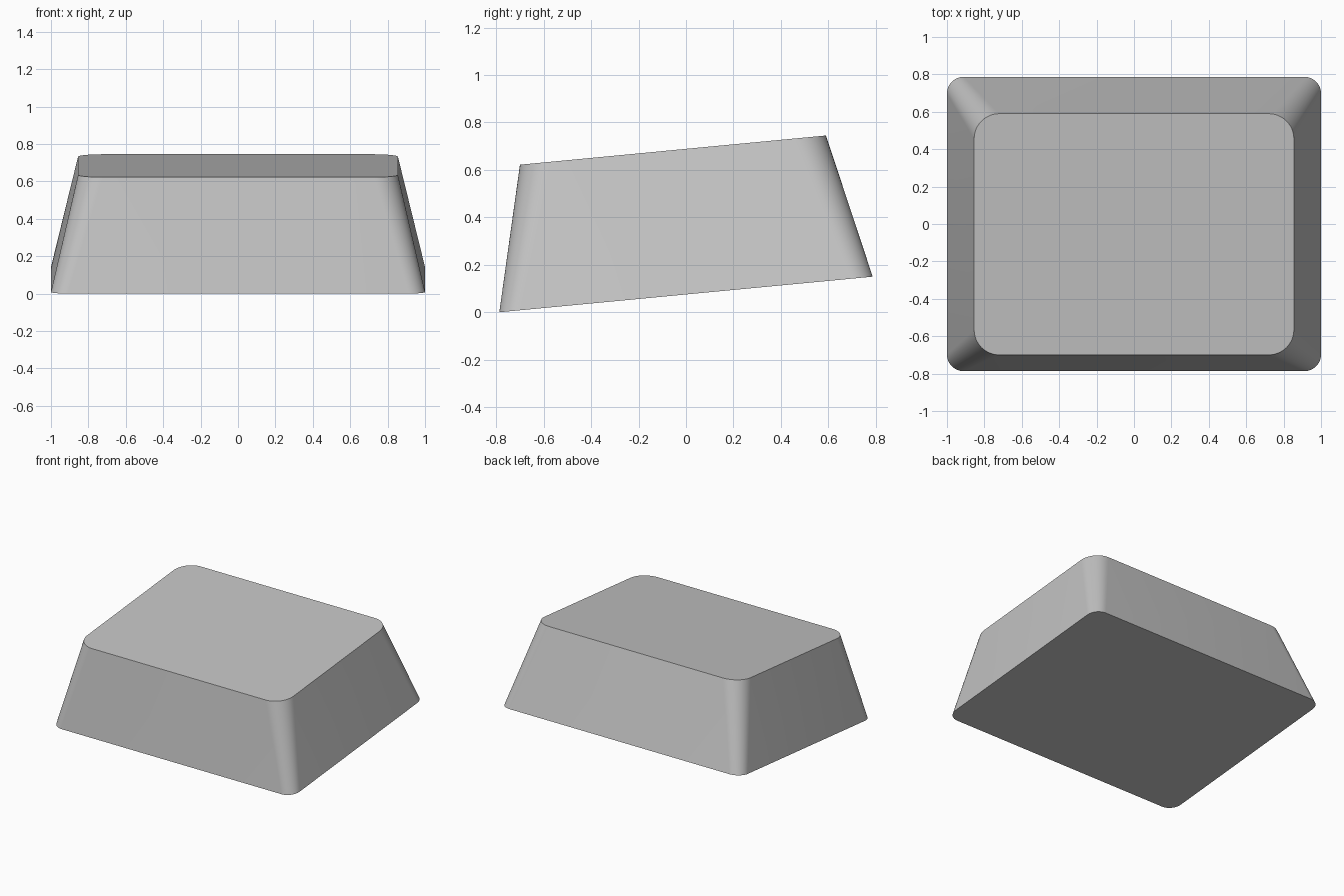
import bpy, bmesh, math

cube = bpy.data.objects.get("Cube")
if cube:
    bpy.data.objects.remove(cube, do_unlink=True)

grey = bpy.data.materials.new("light_grey")
grey.use_nodes = True
colour = (0.55, 0.55, 0.55, 1)
grey.diffuse_color = colour
grey.node_tree.nodes["Principled BSDF"].inputs["Base Color"].default_value = colour

STEPS = 12  # segments in each rounded corner


def rounded_outline(half_x, front, back, z_front, z_back, radius):
    """Rounded rectangle lying on a plane that rises from front to back."""
    corners = [(half_x - radius, back - radius), (radius - half_x, back - radius),
               (radius - half_x, front + radius), (half_x - radius, front + radius)]
    points = []
    for i, (cx, cy) in enumerate(corners):
        for k in range(STEPS + 1):
            a = math.pi / 2 * (i + k / STEPS)
            x, y = cx + radius * math.cos(a), cy + radius * math.sin(a)
            t = (y - front) / (back - front)
            points.append((x, y, z_front + t * (z_back - z_front)))
    return points


# Tapered body lofted between the sloping base and the sloping top
bm = bmesh.new()
base = [bm.verts.new(p) for p in rounded_outline(1.0, -0.787, 0.787, 0.0, 0.15, 0.09)]
top = [bm.verts.new(p) for p in rounded_outline(0.855, -0.70, 0.59, 0.622, 0.745, 0.135)]
n = len(base)
for i in range(n):
    j = (i + 1) % n
    bm.faces.new((base[i], base[j], top[j], top[i]))
bm.faces.new(top)
bm.faces.new(base[::-1])
bmesh.ops.recalc_face_normals(bm, faces=bm.faces[:])

mesh = bpy.data.meshes.new("keycap_body")
bm.to_mesh(mesh)
bm.free()
mesh.materials.append(grey)
body = bpy.data.objects.new("keycap_body", mesh)
bpy.context.collection.objects.link(body)

# Smooth corners, crisp rims
bpy.ops.object.select_all(action="DESELECT")
body.select_set(True)
bpy.context.view_layer.objects.active = body
bpy.ops.object.shade_smooth_by_angle(angle=math.radians(30))
